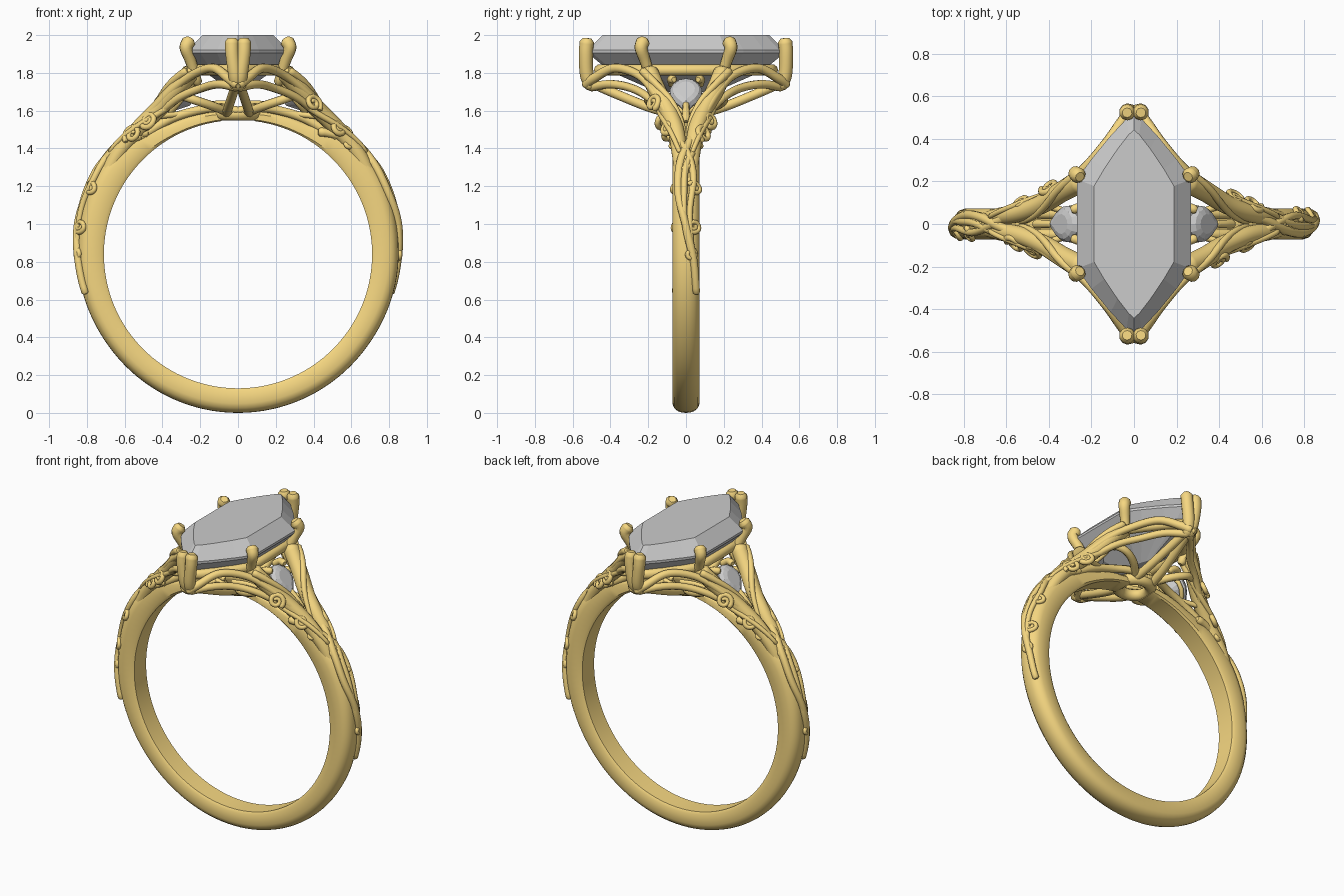
import bpy, bmesh
from math import sin, cos, pi, radians, degrees
from mathutils import Vector as V

if "Cube" in bpy.data.objects:
    bpy.data.objects.remove(bpy.data.objects["Cube"])

gold = bpy.data.materials.new("gold")
gold.diffuse_color = (0.92, 0.68, 0.22, 1)
gold.use_nodes = True
gold.node_tree.nodes["Principled BSDF"].inputs["Base Color"].default_value = gold.diffuse_color
CZ, RI = 0.84, 0.71          # ring centre height, finger radius


# ---------- helpers ----------
def smooth_path(pts, n=7):
    """Catmull-Rom through the given points."""
    p = [V(q) for q in pts]
    p = [2*p[0]-p[1]] + p + [2*p[-1]-p[-2]]
    out = []
    for a, b, c, d in zip(p, p[1:], p[2:], p[3:]):
        for i in range(n):
            t = i / n
            out.append(0.5*(2*b + (c-a)*t + (2*a-5*b+4*c-d)*t*t + (3*b-a-3*c+d)*t**3))
    return out + [p[-2].copy()]


def tubes(name, paths, closed=False, res=3):
    """paths: (sampled points, start radius, end radius) -> one mesh of round wires."""
    cu = bpy.data.curves.new(name, 'CURVE')
    cu.dimensions = '3D'
    cu.bevel_depth, cu.bevel_resolution, cu.use_fill_caps = 1.0, res, True
    for pts, r0, r1 in paths:
        pts, n = list(pts), len(pts)
        rad = [r0 + (r1-r0)*i/(n-1) for i in range(n)]
        if not closed:   # domed ends
            d0, d1 = (pts[0]-pts[1]).normalized(), (pts[-1]-pts[-2]).normalized()
            pts = [pts[0]+d0*r0*.5] + pts + [pts[-1]+d1*r1*.5]
            rad = [r0*.55] + rad + [r1*.6]
        s = cu.splines.new('POLY')
        s.points.add(len(pts)-1)
        s.use_cyclic_u = closed
        for q, p, r in zip(s.points, pts, rad):
            q.co, q.radius = (*p, 1), r
    o = bpy.data.objects.new(name, cu)
    bpy.context.collection.objects.link(o)
    bpy.ops.object.select_all(action='DESELECT')
    o.select_set(True)
    bpy.context.view_layer.objects.active = o
    bpy.ops.object.convert(target='MESH')
    o = bpy.context.object
    bpy.ops.object.shade_smooth_by_angle(angle=radians(60))
    o.data.materials.clear()
    o.data.materials.append(gold)
    return o


def quad(pts):
    return [[V((p[0]*sx, p[1]*sy, p[2])) for p in pts] for sx in (1, -1) for sy in (1, -1)]


def turn(pts):
    return [[V((p[0]*s, p[1]*s, p[2])) for p in pts] for s in (1, -1)]


def mesh_obj(name, bm):
    bmesh.ops.recalc_face_normals(bm, faces=bm.faces)
    me = bpy.data.meshes.new(name)
    bm.to_mesh(me)
    o = bpy.data.objects.new(name, me)
    bpy.context.collection.objects.link(o)
    return o


# ---------- band ----------
PROFILE = [(0, .765), (25, .785), (45, .85), (60, .865), (90, .85), (130, .84), (180, .84)]


def outer(a):
    a = abs(a)
    for (a0, r0), (a1, r1) in zip(PROFILE, PROFILE[1:]):
        if a <= a1:
            t = (a-a0)/(a1-a0)
            return r0 + (r1-r0)*t*t*(3-2*t)
    return PROFILE[-1][1]


def on_band(a, y, lift=0.0):
    r = outer(a) - 0.035*min(1.3, (y/.07)**2) + lift
    return V((r*sin(radians(a)), y, CZ + r*cos(radians(a))))


half = [(.85, 0), (1, .12), (1, .62), (.88, .8), (.6, .93), (.3, .985)]
section = half + [(0, 1)] + [(-y, t) for y, t in reversed(half)]
bm = bmesh.new()
rings = []
for i in range(115):
    a = 7 + (360-14)*i/114
    r = outer(a if a <= 180 else 360-a)
    rings.append([bm.verts.new((q*sin(radians(a)), y*.072, CZ + q*cos(radians(a))))
                  for y, t in section for q in [RI + (r-RI)*t]])
for A, B in zip(rings, rings[1:]):
    for j in range(len(A)):
        k = (j+1) % len(A)
        bm.faces.new((A[j], A[k], B[k], B[j]))
bm.faces.new(rings[0])
bm.faces.new(rings[-1])
band = mesh_obj("band", bm)
band.data.materials.append(gold)
bpy.context.view_layer.objects.active = band
band.select_set(True)
bpy.ops.object.shade_smooth_by_angle(angle=radians(35))

# round opening under the centre stone
tubes("under_gallery_ring", [([V((.1*cos(t*pi/16), .095*sin(t*pi/16), 1.583)) for t in range(32)], .036, .036)], True)

# ---------- split shoulders ----------
arm = [(.70, .02, 1.25), (.63, .035, 1.38), (.53, .055, 1.50), (.42, .1, 1.61), (.33, .155, 1.71), (.25, .195, 1.80)]
arm_s = smooth_path(arm)
tubes("shoulder_arms", [(p, .04, .05) for p in quad(arm_s)], res=5)


# strands winding along the arms
def twine(path, rad, turns, phase):
    out = []
    for i, p in enumerate(path):
        t = (path[min(i+1, len(path)-1)] - path[max(i-1, 0)]).normalized()
        u = t.cross(V((0, 1, 0))).normalized()
        w = 2*pi*turns*i/(len(path)-1) + phase
        out.append(p + (u*cos(w) + t.cross(u)*sin(w))*rad)
    return out


strands = []
for ph in (0.3, 3.2):
    strands += [(p, .012, .022) for p in quad(twine(arm_s[6:], .042, .6, ph))]
tubes("twining_strands", strands)

# ---------- vines and scrolls on the band ----------
vines = []
for pts, r0, r1 in [
        ([(104, .055), (92, .04), (80, .0), (68, -.04), (56, -.03), (46, .02), (37, .065)], .02, .024),
        ([(90, .03), (75, .02), (62, .04), (52, .01), (43, -.05), (34, -.075)], .014, .024),
        ([(94, .045), (80, -.005), (68, -.01), (58, .0), (48, .05), (40, .07)], .016, .02)]:
    path = [on_band(p.x, p.y, .008) for p in smooth_path([(a, y, 0) for a, y in pts])]
    vines += [(p, r0, r1) for p in turn(path)]
tubes("band_vines", vines)


def curl(R, turns=1.5, n=26, start=0.0, hand=1):
    """Flat spiral coordinates, tight centre to open end."""
    return [(R*(.25+.75*i/n)*cos(start+hand*2*pi*turns*i/n),
             R*(.25+.75*i/n)*sin(start+hand*2*pi*turns*i/n)) for i in range(n+1)]


scrolls = []
for a0, y0, R, st, h in [(90, .025, .028, 0, 1), (80, .04, .036, 2, -1), (66, .045, .034, 1, 1),
                         (56, -.015, .042, 3, -1), (45, -.06, .032, 0, 1)]:
    path = [on_band(a0 + degrees(c/.86), y0+s, .008) for c, s in curl(R, start=st, hand=h)]
    scrolls += [(p, .011, .014) for p in turn(path)]
for c, R, h in [((.56, .095, 1.475), .05, 1), ((.475, .125, 1.55), .045, -1),
                ((.53, -.1, 1.51), .036, 1), ((.40, -.175, 1.64), .046, -1)]:
    sy = 1 if c[1] > 0 else -1
    u = V((-.7, .2*sy, .68)).normalized()
    v = V((.45, .75*sy, .5)).normalized().cross(u)
    path = [V(c) + u*p + v*q for p, q in curl(R, hand=h)]
    scrolls += [(p, .012, .016) for p in turn(path)]
tubes("scrolls", scrolls)

# ---------- bridge and basket vines ----------
basket = []
for pts, r0, r1 in [
        ([(.52, .05, 1.46), (.36, .05, 1.555), (.22, .065, 1.60), (.1, .1, 1.615), (0, .11, 1.60)], .026, .022),
        ([(.42, .09, 1.57), (.27, .05, 1.59), (.14, .07, 1.635), (.03, .1, 1.64)], .016, .014),
        ([(.5, .08, 1.55), (.36, .17, 1.70), (.24, .255, 1.79), (.13, .38, 1.825), (.05, .49, 1.77), (.01, .53, 1.74)], .02, .027),
        ([(.44, .1, 1.57), (.31, .2, 1.67), (.19, .29, 1.72), (.1, .4, 1.74), (.01, .5, 1.725)], .02, .024),
        ([(.06, .08, 1.585), (.05, .2, 1.62), (.03, .35, 1.68), (.01, .49, 1.74)], .026, .026),
        ([(.33, .16, 1.69), (.24, .2, 1.66), (.15, .17, 1.63), (.07, .1, 1.6)], .024, .024)]:
    basket += [(p, r0, r1) for p in quad(smooth_path(pts))]
tubes("basket_vines", basket)

# ---------- stones ----------
q = [(.268, .0), (.268, .21), (.2, .305), (.11, .415), (.035, .495)]
right = q + [(0, .52)] + [(-x, y) for x, y in reversed(q)]
outline = right + [(x, -y) for x, y in reversed(right[1:-1])]


def stone(name, outline, layers, centre=V((0, 0, 0)), ex=V((1, 0, 0)), ey=V((0, 1, 0))):
    """layers: (x scale, y scale, height) from table to culet."""
    ez = ex.cross(ey)
    bm = bmesh.new()
    rows = [[bm.verts.new(centre + ex*x*sx + ey*y*sy + ez*z) for x, y in outline] for sx, sy, z in layers]
    n = len(outline)
    for A, B in zip(rows, rows[1:]):
        for j in range(n):
            bm.faces.new((A[j], A[(j+1) % n], B[(j+1) % n], B[j]))
    bm.faces.new(rows[0])
    bm.faces.new(rows[-1])
    return mesh_obj(name, bm)


stone("centre_stone", outline, [(.7, .85, 2.0), (1, 1, 1.92), (1, 1, 1.905),
                                (.68, .78, 1.81), (.12, .3, 1.70)])
# pear side stones tilted along the shoulders, point down
pear = [(.088*sin(t)*(1 - .28*max(0, -cos(t))), .1*cos(t) - (.03 if cos(t) < -.99 else 0))
        for t in [2*pi*i/14 for i in range(14)]]
for s, side in ((1, "right"), (-1, "left")):
    stone("pear_stone_" + side, pear,
          [(.55, .55, .035), (.82, .82, .026), (1, 1, .005), (1, 1, -.005), (.55, .55, -.05), (.08, .08, -.09)],
          V((.32*s, 0, 1.69)), V((0, s, 0)), V((-.62*s, 0, .78)))

# ---------- settings ----------
rail = [V((x*.8, y*.88, 1.815)) for x, y in outline]
tubes("gallery_rail", [(rail, .03, .03)], True)
prongs = []
for pts, r0, r1 in [([(.215, .18, 1.75), (.25, .215, 1.86), (.275, .238, 1.93), (.262, .228, 1.965)], .026, .038),
                    ([(.006, .5, 1.73), (.016, .525, 1.79), (.03, .53, 1.9), (.032, .525, 1.965)], .036, .038)]:
    prongs += [(p, r0, r1) for p in quad(smooth_path(pts, 5))]
tubes("prongs", prongs)
small = [(p, .02, .022) for p in quad(smooth_path([(.21, .075, 1.74), (.25, .08, 1.765), (.285, .068, 1.765)], 4))]
small += [(p, .022, .017) for p in turn(smooth_path([(.46, 0, 1.55), (.43, 0, 1.59), (.385, 0, 1.635)], 4))]
tubes("pear_prongs", small)
# seat wires carrying the pear stones
seats = []
for s in (1, -1):
    ex, ey = V((0, s, 0)), V((-.62*s, 0, .78))
    c = V((.32*s, 0, 1.69)) - ex.cross(ey)*.035
    seats.append(([c + ex*x*.9 + ey*y*.9 for x, y in pear], .014, .014))
tubes("pear_seats", seats, True)
